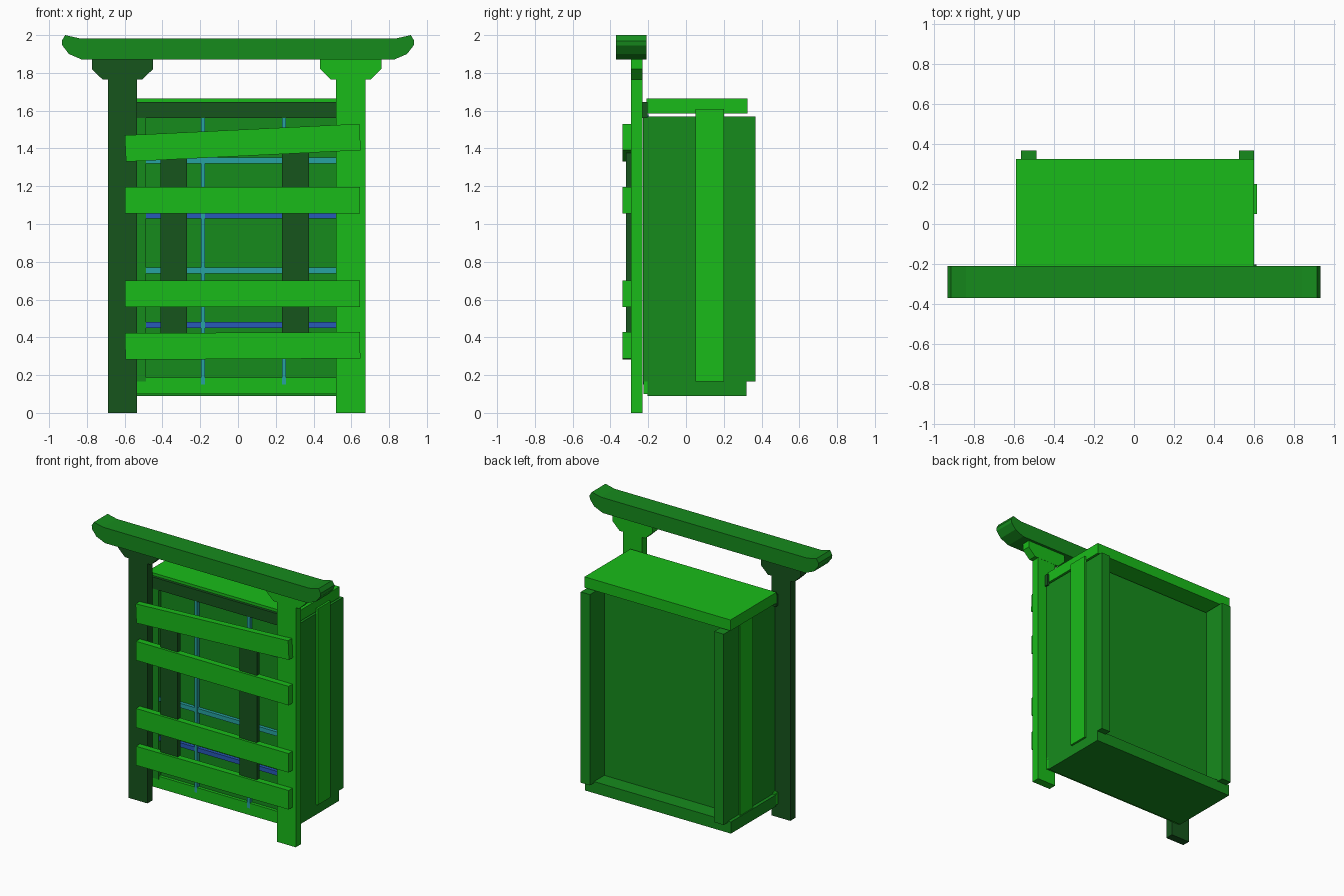
import bpy, bmesh
from math import radians

if "Cube" in bpy.data.objects:
    bpy.data.objects.remove(bpy.data.objects["Cube"])

def material(name, rgb):
    m = bpy.data.materials.new(name)
    m.diffuse_color = (*rgb, 1)
    m.use_nodes = True
    m.node_tree.nodes["Principled BSDF"].inputs["Base Color"].default_value = m.diffuse_color
    return m

BRIGHT = material("bright_green", (0.01, 0.50, 0.01))
MID = material("mid_green", (0.008, 0.26, 0.012))
DARK = material("dark_green", (0.008, 0.09, 0.012))
TEAL = material("teal", (0.02, 0.36, 0.36))
BLUE = material("blue", (0.02, 0.10, 0.48))

def prism(name, pts, y0, y1, mat):
    """Extrude an x-z outline from y0 to y1."""
    bm = bmesh.new()
    face = bm.faces.new([bm.verts.new((x, y0, z)) for x, z in pts])
    ext = bmesh.ops.extrude_face_region(bm, geom=[face])
    verts = [v for v in ext["geom"] if isinstance(v, bmesh.types.BMVert)]
    bmesh.ops.translate(bm, verts=verts, vec=(0, y1 - y0, 0))
    bmesh.ops.recalc_face_normals(bm, faces=bm.faces)
    me = bpy.data.meshes.new(name)
    bm.to_mesh(me)
    bm.free()
    me.materials.append(mat)
    ob = bpy.data.objects.new(name, me)
    bpy.context.collection.objects.link(ob)
    return ob

def box(name, xr, yr, zr, mat, tilt=0):
    cx, cy, cz = (sum(r) / 2 for r in (xr, yr, zr))
    w, d, h = ((r[1] - r[0]) / 2 for r in (xr, yr, zr))
    ob = prism(name, [(-w, -h), (w, -h), (w, h), (-w, h)], -d, d, mat)
    ob.location = (cx, cy, cz)
    ob.rotation_euler.y = -radians(tilt)
    return ob

# Posts with flared brackets
for side, cx, mat in (("left", -0.612, DARK), ("right", 0.597, BRIGHT)):
    box(side + "_post", (cx - 0.077, cx + 0.077), (-0.29, -0.23), (0, 1.78), mat)
    half = [(0.105, 1.765), (0.162, 1.82), (0.162, 1.875)]
    outline = [(cx + x, z) for x, z in half] + [(cx - x, z) for x, z in reversed(half)]
    prism(side + "_bracket", outline, -0.291, -0.229, mat)

# Top beam with upturned ends
half = [(0.825, 1.87), (0.895, 1.90), (0.93, 1.945), (0.933, 1.97), (0.915, 2.0), (0.84, 1.983)]
prism("top_beam", half + [(-x, z) for x, z in reversed(half)], -0.37, -0.21, MID)

# Cabinet
box("cabinet_core", (-0.51, 0.54), (-0.20, 0.20), (0.15, 1.565), MID)
box("lid", (-0.59, 0.60), (-0.21, 0.325), (1.585, 1.665), BRIGHT)
box("base", (-0.59, 0.60), (-0.205, 0.32), (0.09, 0.175), MID)
box("left_side_panel", (-0.565, -0.487), (-0.228, 0.368), (0.165, 1.57), MID)
box("right_side_panel", (0.525, 0.60), (-0.228, 0.368), (0.165, 1.57), MID)
box("left_side_strip", (-0.57, -0.582), (0.05, 0.20), (0.165, 1.61), BRIGHT)
box("right_side_strip", (0.595, 0.615), (0.05, 0.20), (0.165, 1.61), BRIGHT)
box("front_top_rail", (-0.59, 0.613), (-0.23, -0.203), (1.56, 1.645), DARK)
box("front_bottom_rail", (-0.59, 0.60), (-0.226, -0.203), (0.10, 0.188), BRIGHT)

# Thin lattice bars in front of the core
for i, (z, mat) in enumerate(((0.465, BLUE), (0.755, TEAL), (1.045, BLUE), (1.335, TEAL))):
    box(f"lattice_bar_{i+1}", (-0.50, 0.53), (-0.224, -0.198), (z - 0.016, z + 0.016), mat)
for i, x in enumerate((-0.186, 0.244)):
    box(f"lattice_upright_{i+1}", (x - 0.011, x + 0.011), (-0.227, -0.198), (0.15, 1.58), TEAL)

# Front slats and the uprights behind them
for i, (z, tilt) in enumerate(((0.355, 0.3), (0.63, 0), (1.125, 0), (1.43, 2.8))):
    box(f"front_slat_{i+1}", (-0.597, 0.647), (-0.335, -0.288), (z - 0.07, z + 0.07), BRIGHT, tilt)
for i, x in enumerate((-0.34, 0.304)):
    box(f"slat_upright_{i+1}", (x - 0.071, x + 0.071), (-0.317, -0.287), (0.33, 1.385), DARK)
